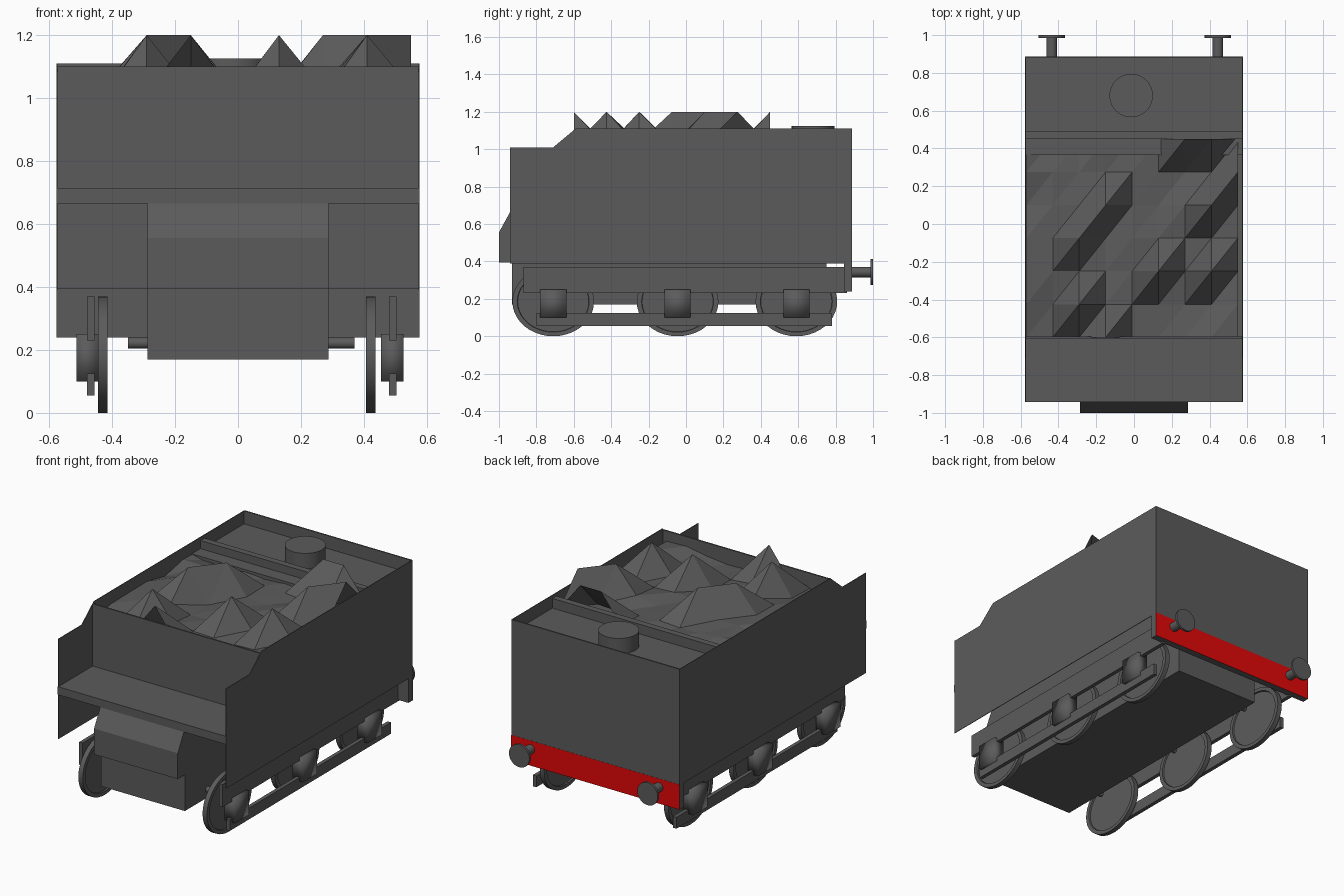
import bpy, bmesh, math, random
from mathutils import Matrix, Vector

random.seed(4)
cube = bpy.data.objects.get("Cube")
if cube:
    bpy.data.objects.remove(cube)


def material(name, rgb):
    m = bpy.data.materials.new(name)
    m.use_nodes = True
    m.diffuse_color = (*rgb, 1)
    m.node_tree.nodes["Principled BSDF"].inputs["Base Color"].default_value = (*rgb, 1)
    return m


GREY = material("dark_grey", (0.105, 0.105, 0.105))
RED = material("beam_red", (0.76, 0.002, 0.002))


def finish(name, bm, smooth=None, closed=True):
    if closed:
        bmesh.ops.recalc_face_normals(bm, faces=bm.faces)
    mesh = bpy.data.meshes.new(name)
    bm.to_mesh(mesh)
    bm.free()
    mesh.materials.append(GREY)
    ob = bpy.data.objects.new(name, mesh)
    bpy.context.collection.objects.link(ob)
    if smooth:
        bpy.ops.object.select_all(action='DESELECT')
        ob.select_set(True)
        bpy.context.view_layer.objects.active = ob
        bpy.ops.object.shade_smooth_by_angle(angle=math.radians(smooth))
    return ob


def box(name, x, y, z, smooth=None):
    bm = bmesh.new()
    bmesh.ops.create_cube(bm, size=1)
    for v in bm.verts:
        v.co = [(a + b) / 2 + c * (b - a) for (a, b), c in zip((x, y, z), v.co)]
    return finish(name, bm, smooth)


def extrusion(name, profile, x0, x1):
    """Extrude a (y, z) profile along x."""
    bm = bmesh.new()
    face = bm.faces.new([bm.verts.new((x0, y, z)) for y, z in profile])
    for v in bmesh.ops.extrude_face_region(bm, geom=[face])["geom"]:
        if isinstance(v, bmesh.types.BMVert):
            v.co.x = x1
    return finish(name, bm)


def cylinder(name, centre, radius, length, axis, dish=0, stretch=1.0):
    """Round part along an axis; dish recesses the inner part of both caps."""
    bm = bmesh.new()
    bmesh.ops.create_cone(bm, cap_ends=True, segments=40, radius1=radius,
                          radius2=radius, depth=length)
    if dish:
        bm.normal_update()
        caps = [f for f in bm.faces if len(f.verts) > 4]
        bmesh.ops.inset_individual(bm, faces=caps, thickness=dish)
        bm.normal_update()
        for f in caps:
            # A second, tiny inset gives the recess a steep wall
            bmesh.ops.inset_individual(bm, faces=[f], thickness=0.002)
            bmesh.ops.translate(bm, verts=f.verts, vec=f.normal * -length * 0.3)
    if axis == 'X':
        bm.transform(Matrix.Rotation(math.pi / 2, 4, 'Y'))
    elif axis == 'Y':
        bm.transform(Matrix.Rotation(math.pi / 2, 4, 'X'))
    bm.transform(Matrix.Diagonal((1, stretch, 1, 1)))
    bm.transform(Matrix.Translation(Vector(centre)))
    return finish(name, bm, 30)


# Tank body, open below, with thin side sheets and rear sheet
W = 0.577
INNER = W - 0.004
box("tank_body", (-INNER, INNER), (-0.595, 0.88), (0.67, 0.95))
box("rear_deck", (-INNER, INNER), (0.47, 0.88), (0.95, 1.03))
sheet = [(-0.94, 0.39), (0.885, 0.39), (0.885, 1.11), (-0.59, 1.11),
         (-0.71, 1.01), (-0.94, 1.01)]
extrusion("right_side_sheet", sheet, -W, -INNER)
extrusion("left_side_sheet", sheet, INNER, W)
box("rear_sheet", (-W, W), (0.878, 0.887), (0.39, 1.11))
box("front_bulkhead", (-INNER, INNER), (-0.605, -0.595), (0.70, 1.10))
box("coal_bulkhead", (-INNER, INNER), (0.45, 0.49), (0.95, 1.09))
box("coal_ledge", (-INNER, INNER), (0.365, 0.45), (0.95, 1.04))
box("front_shelf", (-W, W), (-0.942, -0.595), (0.665, 0.715))
cylinder("water_hatch", (-0.015, 0.68, 1.075), 0.115, 0.10, 'Z')

# Well tank with overhanging sloped front
extrusion("well_tank", [(-0.93, 0.17), (0.75, 0.17), (0.75, 0.67), (-0.6, 0.67),
                        (-0.6, 0.665), (-0.94, 0.665), (-1.0, 0.555),
                        (-1.0, 0.395), (-0.93, 0.395)], -0.287, 0.287)

# Coal heap: uneven triangulated grid with raised points
peaks = {(3, 0), (2, 1), (5, 2), (7, 2), (2, 3), (3, 4), (7, 4),
         (8, 5), (6, 6), (7, 6)}
bm = bmesh.new()
grid = [[bm.verts.new((-0.57 + 0.14 * i, -0.6 + 0.175 * j,
                       1.2 if (i, j) in peaks else random.uniform(1.0, 1.045)))
         for i in range(9)] for j in range(7)]
for j in range(6):
    for i in range(8):
        a, b, c, d = grid[j][i], grid[j][i + 1], grid[j + 1][i + 1], grid[j + 1][i]
        bm.faces.new((a, b, c))
        bm.faces.new((a, c, d))
finish("coal", bm, closed=False)

# Buffer beam, red on its rear face only
beam = box("buffer_beam", (-W, W), (0.845, 0.888), (0.24, 0.395))
beam.data.materials.append(RED)
for face in beam.data.polygons:
    if face.normal.y > 0.5:
        face.material_index = 1

# Running gear on both sides
AXLES = (("front", -0.71), ("middle", -0.045), ("rear", 0.59))
for side, s, wheel_x, frame_x in (("right", -1, -0.43, -0.468),
                                  ("left", 1, 0.422, 0.492)):
    box(side + "_frame", (frame_x - 0.012, frame_x + 0.012), (-0.87, 0.86), (0.23, 0.37))
    box(side + "_lower_bar", (frame_x - 0.012, frame_x + 0.012), (-0.80, 0.78), (0.055, 0.125))
    for place, y in AXLES:
        cylinder(f"{side}_{place}_wheel", (wheel_x, y, 0.185), 0.185, 0.03, 'X',
                 dish=0.022, stretch=1.18)
        cx = s * 0.484 + 0.006
        box(f"{side}_{place}_axle_box", (cx - 0.035, cx + 0.035),
            (y - 0.07, y + 0.07), (0.10, 0.25), smooth=100)
    bx = s * 0.44 + 0.004
    cylinder(side + "_buffer_stem", (bx, 0.925, 0.343), 0.028, 0.13, 'Y')
    cylinder(side + "_buffer_head", (bx, 0.993, 0.343), 0.07, 0.014, 'Y')

for place, y in AXLES:
    cylinder(place + "_axle", (0.01, y, 0.222), 0.018, 0.72, 'X')
